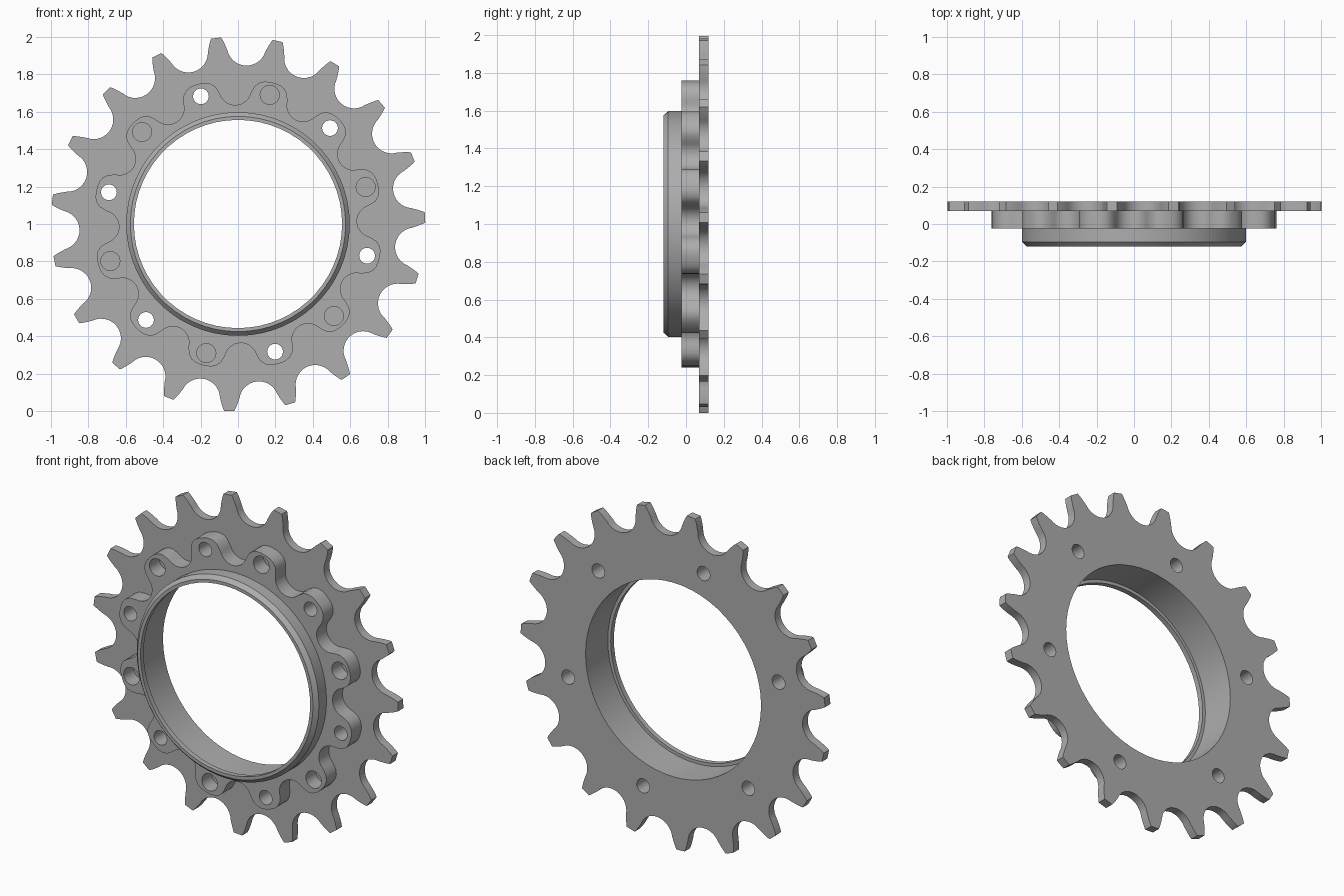
import bpy, bmesh
from math import sin, cos, pi, radians, atan2, hypot
from mathutils import Vector

cube = bpy.data.objects.get("Cube")
if cube:
    bpy.data.objects.remove(cube, do_unlink=True)

steel = bpy.data.materials.new("grey_steel")
steel.use_nodes = True
GREY = (0.42, 0.42, 0.42, 1)
steel.diffuse_color = GREY
steel.node_tree.nodes["Principled BSDF"].inputs["Base Color"].default_value = GREY

SEG = 60
BORE = 0.575
FRONT, SHOULDER, FACE, BACK = -0.119, -0.024, 0.069, 0.119
BOLT_R, BOLT_PHASE, TOOTH_PHASE = 0.71, radians(16.2), radians(2)


def point(r, a, y):
    return Vector((r * cos(a), y, 1 + r * sin(a)))


def circle(r, n=SEG, centre_r=0, centre_a=0):
    """Closed loop of (x, z) pairs about a polar centre."""
    cx, cz = centre_r * cos(centre_a), centre_r * sin(centre_a)
    return [(cx + r * cos(2 * pi * i / n), cz + r * sin(2 * pi * i / n)) for i in range(n)]


def scalloped(count, phase, half_crest, seat_r, seat_rad, sweep, steps=14):
    """Repeat one crest and one round valley; half_crest holds (sideways, radius)."""
    step = 2 * pi / count
    right = []
    for i in range(steps + 1):
        t = radians(sweep) * (2 * i / steps - 1)
        right.append((seat_rad * sin(t), seat_r - seat_rad * cos(t)))
    loop = []
    for k in range(count):
        a = phase + k * step
        crest = [(-s, r) for s, r in reversed(half_crest)] + half_crest
        for pts, base in ((crest, a), (right, a + step / 2)):
            for s, r in pts:
                ang = base + atan2(s, r)
                loop.append((hypot(s, r) * cos(ang), hypot(s, r) * sin(ang)))
    return loop


def finish(bm, name):
    bmesh.ops.recalc_face_normals(bm, faces=bm.faces)
    mesh = bpy.data.meshes.new(name)
    bm.to_mesh(mesh)
    bm.free()
    mesh.materials.append(steel)
    obj = bpy.data.objects.new(name, mesh)
    bpy.context.collection.objects.link(obj)
    bpy.ops.object.select_all(action='DESELECT')
    obj.select_set(True)
    bpy.context.view_layer.objects.active = obj
    bpy.ops.object.shade_smooth_by_angle(angle=radians(30))
    return obj


def plate(name, loops, y0, y1):
    """Fill an outline with holes and extrude it along y."""
    bm = bmesh.new()
    edges = []
    for loop in loops:
        vs = [bm.verts.new((x, y0, 1 + z)) for x, z in loop]
        edges += [bm.edges.new((v, vs[i - 1])) for i, v in enumerate(vs)]
    bmesh.ops.triangle_fill(bm, edges=edges, use_beauty=True, normal=(0, -1, 0))
    out = bmesh.ops.extrude_face_region(bm, geom=bm.faces[:])
    moved = [g for g in out["geom"] if isinstance(g, bmesh.types.BMVert)]
    bmesh.ops.translate(bm, verts=moved, vec=(0, y1 - y0, 0))
    return finish(bm, name)


def lathe(name, profile):
    """Revolve a closed (radius, y) profile about the y axis."""
    bm = bmesh.new()
    rings = [[bm.verts.new(point(r, 2 * pi * i / SEG, y)) for r, y in profile]
             for i in range(SEG)]
    for i in range(SEG):
        a, b = rings[i - 1], rings[i]
        for j in range(len(profile)):
            bm.faces.new((a[j - 1], a[j], b[j], b[j - 1]))
    return finish(bm, name)


bolt_angles = [BOLT_PHASE + k * pi / 6 for k in range(12)]
through = [circle(0.042, 24, BOLT_R, a) for a in bolt_angles[1::2]]
blind = [circle(0.051, 24, BOLT_R, a) for a in bolt_angles[0::2]]

# Toothed plate at the back
teeth = scalloped(19, TOOTH_PHASE, [(0.027, 1.0), (0.034, 0.985), (0.043, 0.96)],
                  0.952, 0.105, 75)
plate("toothed_plate", [teeth, circle(BORE)] + through, FACE, BACK)

# Lobed bolt flange, every second hole continuing through the plate
lobes = scalloped(12, BOLT_PHASE,
                  [(0.02, 0.777), (0.045, 0.772), (0.069, 0.76), (0.088, 0.738), (0.097, 0.71)],
                  0.722, 0.086, 72)
plate("lobed_flange", [lobes, circle(BORE)] + through + blind, SHOULDER, FACE)

# Front collar with a chamfered edge and a small inner lip
lathe("front_collar", [(BORE, SHOULDER), (0.597, SHOULDER), (0.597, FRONT + 0.024),
                       (BORE, FRONT), (0.556, FRONT), (0.556, FRONT + 0.03),
                       (BORE, FRONT + 0.03)])
